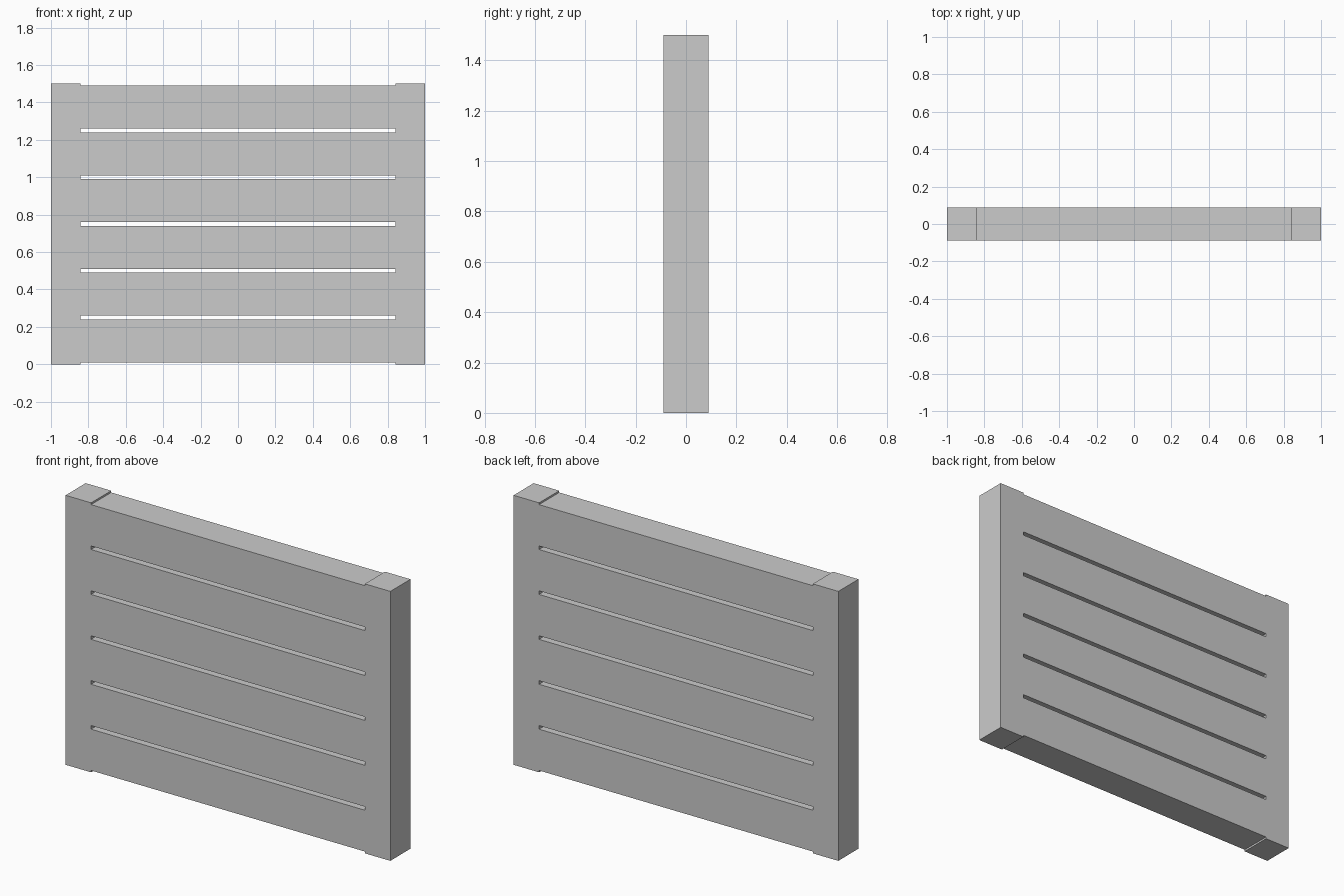
import bpy

if "Cube" in bpy.data.objects:
    bpy.data.objects.remove(bpy.data.objects["Cube"])

POST_W, DEPTH, HEIGHT = 0.157, 0.177, 1.5
SLATS, GAP = 6, 0.02


def box(name, size, centre):
    bpy.ops.mesh.primitive_cube_add(size=1, location=centre)
    obj = bpy.context.object
    obj.name = name
    obj.scale = size
    bpy.ops.object.transform_apply(location=False, rotation=False, scale=True)
    return obj


# Upright posts at both ends
for side, label in ((-1, "left"), (1, "right")):
    box(f"{label}_post", (POST_W, DEPTH, HEIGHT),
        (side * (1 - POST_W / 2), 0, HEIGHT / 2))

# Evenly spaced horizontal slats, flush with the posts
pitch = HEIGHT / SLATS
for i in range(SLATS):
    box(f"slat_{i + 1}", (2 - 2 * POST_W, DEPTH, pitch - GAP),
        (0, 0, (i + 0.5) * pitch))
